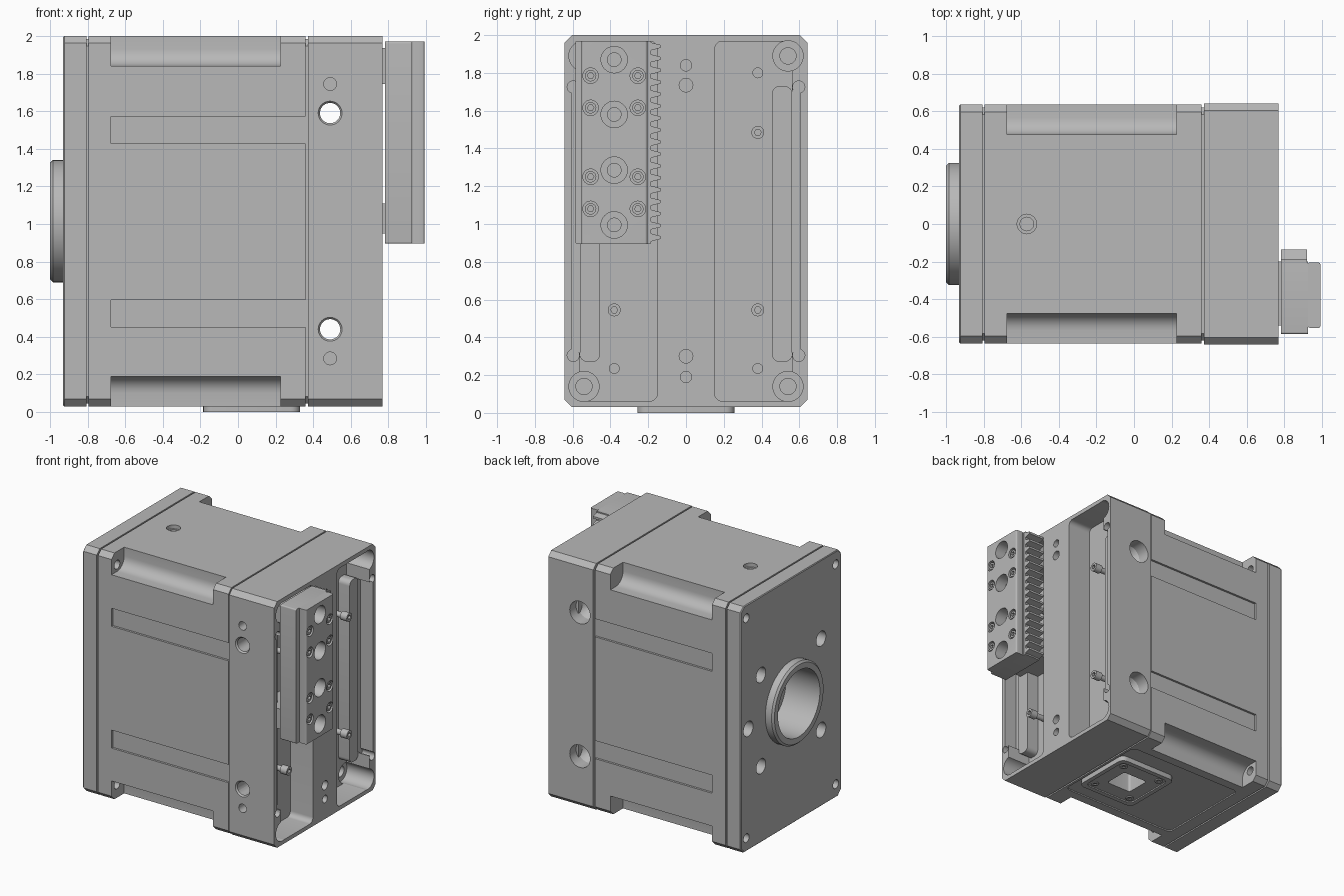
import bpy, bmesh, math
from mathutils import Vector

if "Cube" in bpy.data.objects:
    bpy.data.objects.remove(bpy.data.objects["Cube"])

grey = bpy.data.materials.new("machined grey")
grey.use_nodes = True
grey.diffuse_color = (0.48, 0.48, 0.48, 1)
grey.node_tree.nodes["Principled BSDF"].inputs["Base Color"].default_value = grey.diffuse_color

MID = 1.015   # height of the housing axis
parts = []


def finish(name, bm, cutter):
    bmesh.ops.recalc_face_normals(bm, faces=bm.faces)
    mesh = bpy.data.meshes.new(name)
    bm.to_mesh(mesh)
    bm.free()
    ob = bpy.data.objects.new(name, mesh)
    bpy.context.collection.objects.link(ob)
    if cutter:
        ob.hide_render = True
    else:
        parts.append(ob)
    return ob


def loft(name, rings, cutter=False):
    """Skin a list of equal-length point rings, with end caps."""
    bm = bmesh.new()
    rows = [[bm.verts.new(p) for p in ring] for ring in rings]
    n = len(rows[0])
    for a, b in zip(rows, rows[1:]):
        for i in range(n):
            j = (i + 1) % n
            bm.faces.new((a[i], a[j], b[j], b[i]))
    bm.faces.new(rows[0][::-1])
    bm.faces.new(rows[-1])
    return finish(name, bm, cutter)


def box(name, lo, hi, axis=0, round=0, cutter=False):
    """Box whose edges along one axis may be rounded."""
    bm = bmesh.new()
    bmesh.ops.create_cube(bm, size=1)
    for v in bm.verts:
        v.co = Vector([lo[i] if v.co[i] < 0 else hi[i] for i in range(3)])
    if round:
        edges = [e for e in bm.edges
                 if abs((e.verts[0].co - e.verts[1].co).normalized()[axis]) > 0.9]
        bmesh.ops.bevel(bm, geom=edges, offset=round, segments=6,
                        profile=0.5, affect='EDGES')
    return finish(name, bm, cutter)


def turned(name, axis, c, stations, seg=32, cutter=False):
    """Turned solid; stations are (position along axis, radius)."""
    rings = []
    for t, r in stations:
        ring = []
        for k in range(seg):
            a = 2 * math.pi * k / seg
            p = [c[0] + r * math.cos(a), c[1] + r * math.sin(a)]
            p.insert(axis, t)
            ring.append(p)
        rings.append(ring)
    return loft(name, rings, cutter)


def cut(targets, cutter):
    for ob in targets:
        mod = ob.modifiers.new("cut", 'BOOLEAN')
        mod.operation, mod.solver, mod.object = 'DIFFERENCE', 'EXACT', cutter
        dg = bpy.context.evaluated_depsgraph_get()
        mesh = bpy.data.meshes.new_from_object(ob.evaluated_get(dg))
        ob.modifiers.clear()
        ob.data = mesh
    bpy.data.objects.remove(cutter)


def drill(targets, axis, c, lo, hi, r, seg=32):
    cut(targets, turned("drill", axis, c, [(lo, r), (hi, r)], seg, True))


def pocket(targets, lo, hi, axis=0, round=0):
    cut(targets, box("pocket", lo, hi, axis, round, True))


def section(x, inset=0, ch=0.038):
    """Chamfered rectangular housing section."""
    w, h = 0.635 - inset, 0.985 - max(inset, 0)
    quad = [(w, h - ch), (w - ch, h), (ch - w, h), (-w, h - ch),
            (-w, ch - h), (ch - w, -h), (w - ch, -h), (w, ch - h)]
    return [(x, y, MID + z) for y, z in quad]


# Housing: end plate, body with recessed joints, head
neck = 0.015
plate = loft("end_plate", [section(-0.93, 0.006), section(-0.924), section(-0.806)])
body = loft("body", [section(-0.806, neck), section(-0.794, neck), section(-0.794),
                     section(0.36), section(0.36, neck), section(0.372, neck)])
head = loft("head", [section(0.372, -0.007), section(0.77, -0.007)])

# Corner reliefs with fastener holes, and long shallow grooves on both sides
for sy in (-1, 1):
    for sz in (-1, 1):
        ys = sorted((sy * 0.475, sy * 0.9))
        zs = sorted((MID + sz * 0.825, MID + sz * 1.25))
        pocket([body], (-0.675, ys[0], zs[0]), (0.225, ys[1], zs[1]), 0, 0.09)
        drill([plate, body], 0, (sy * 0.565, MID + sz * 0.88), -1, -0.6, 0.035, 20)
    for z in (0.525, 1.5):
        ys = sorted((sy * 0.618, sy * 0.7))
        pocket([body], (-0.675, ys[0], z - 0.072), (0.4, ys[1], z + 0.072))

# Output flange, its bore and the holes around it
flange = turned("output_flange", 0, (0, MID),
                [(-0.93, 0.325), (-0.985, 0.325), (-1, 0.31)], 64)
drill([flange, plate, body], 0, (0, MID), -1.1, -0.7, 0.265, 64)
for y, z in ((0.38, 1.37), (-0.38, 1.37), (0.54, 1.0), (0.38, 0.64), (-0.38, 0.64)):
    drill([plate], 0, (y, z), -1, -0.83, 0.06)

# Top port
drill([body], 2, (-0.57, 0), 1.97, 2.1, 0.052)
drill([body], 2, (-0.57, 0), 1.8, 2.1, 0.036)

# Head cross holes, counterbored at the back
for z in (0.44, 1.59):
    drill([head], 1, (0.49, z), -0.8, 0.8, 0.054)
    cut([head], turned("sink", 1, (0.49, z), [(-0.7, 0.11), (-0.63, 0.054)], cutter=True))
    cut([head], turned("sink", 1, (0.49, z),
                       [(0.8, 0.09), (0.54, 0.09), (0.48, 0.05)], cutter=True))
for z in (0.285, 1.745):
    drill([head], 1, (0.49, z), -0.8, -0.55, 0.034)

# Head face: two deep pockets with a ledge, wall relief, corner bores and pins
FLOOR = 0.57
for s, side in ((-1, "right"), (1, "left")):
    def span(a, b):
        return sorted((s * a, s * b))
    a, b = span(0.152, 0.56)
    pocket([head], (FLOOR, a, 0.062), (0.9, b, 1.967), 0, 0.04)
    a, b = span(0.5, 0.606)
    pocket([head], (0.66, a, 0.32), (0.9, b, 1.71))
    for z in (0.305, 1.725):
        drill([head], 0, (s * 0.597, z), 0.66, 0.9, 0.032)
    for z in (0.14, 1.89):
        drill([head], 0, (s * 0.54, z), 0.53, 0.9, 0.08)
        drill([head], 0, (s * 0.54, z), 0.4, 0.9, 0.043)
    for z in (0.235, 1.8):
        drill([head], 0, (s * 0.38, z), 0.46, 0.9, 0.026, 20)
    a, b = span(0.455, 0.562)
    box(side + "_ledge", (FLOOR - 0.01, a, 0.27), (0.67, b, 1.73), 0, 0.04)
    for z in (0.545, 1.485):
        pin = turned(side + "_pin", 0, (s * 0.38, z),
                     [(FLOOR - 0.01, 0.022), (0.66, 0.022), (0.66, 0.034), (0.72, 0.034)], 24)
        drill([pin], 0, (s * 0.38, z), 0.69, 0.8, 0.018, 6)
for z, r in ((0.19, 0.03), (0.3, 0.036), (1.735, 0.036), (1.84, 0.03)):
    drill([head], 0, (0, z), 0.62, 0.9, r)

# Sliding carriage on two guide blocks
Z0, Z1 = 0.895, 1.97
base = box("carriage_base", (0.782, -0.585, Z0), (0.925, -0.2, Z1), 0, 0.01)
cover = box("carriage_plate", (0.925, -0.553, Z0), (0.992, -0.205, Z1), 2, 0.012)
for z, h in ((1.03, 0.08), (1.84, 0.095)):
    box("guide_block", (FLOOR, -0.54, z - h), (0.785, -0.2, z + h))
for z in (0.995, 1.285, 1.58, 1.87):
    drill([cover, base], 0, (-0.38, z), 0.9, 1.1, 0.07)
    drill([base], 0, (-0.38, z), 0.7, 1, 0.036)
for y in (-0.505, -0.255):
    for z in (1.08, 1.25, 1.615, 1.785):
        drill([cover], 0, (y, z), 0.96, 1.1, 0.041, 24)
        screw = turned("carriage_screw", 0, (y, z), [(0.955, 0.03), (0.985, 0.03)], 24)
        drill([screw], 0, (y, z), 0.967, 1.1, 0.017, 6)

# Toothed rack along the carriage edge
TEETH = 17
pitch = (Z1 - Z0) / TEETH
outline = [(-0.21, Z1), (-0.21, Z0)]
for i in range(TEETH):
    z = Z0 + i * pitch
    for f, y in ((0.02, -0.185), (0.2, -0.185), (0.4, -0.136), (0.66, -0.136), (0.86, -0.185)):
        outline.append((y, z + f * pitch))
outline.append((-0.185, Z1))
loft("rack", [[(x, y, z) for y, z in outline] for x in (0.782, 0.92)])

# Underside: shallow panel recess and connector plate with screws
pocket([body], (-0.69, -0.4, -0.1), (0.34, 0.4, 0.04), 2, 0.04)
conn = box("connector_plate", (-0.185, -0.257, 0), (0.33, 0.257, 0.045), 2, 0.05)
pocket([conn, body], (-0.04, -0.1, -0.1), (0.18, 0.1, 0.25), 2, 0.02)
pocket([conn], (-0.15, -0.22, -0.1), (0.295, 0.22, 0.01), 2, 0.04)
for x in (-0.1, 0.245):
    for y in (-0.17, 0.17):
        stud = turned("connector_screw", 2, (x, y), [(0.002, 0.03), (0.03, 0.03)], 24)
        drill([stud], 2, (x, y), -0.1, 0.015, 0.015, 6)

# Material and shading
bpy.ops.object.select_all(action='DESELECT')
for ob in parts:
    ob.data.materials.clear()
    ob.data.materials.append(grey)
    ob.select_set(True)
bpy.context.view_layer.objects.active = parts[0]
bpy.ops.object.shade_smooth_by_angle(angle=math.radians(30))
